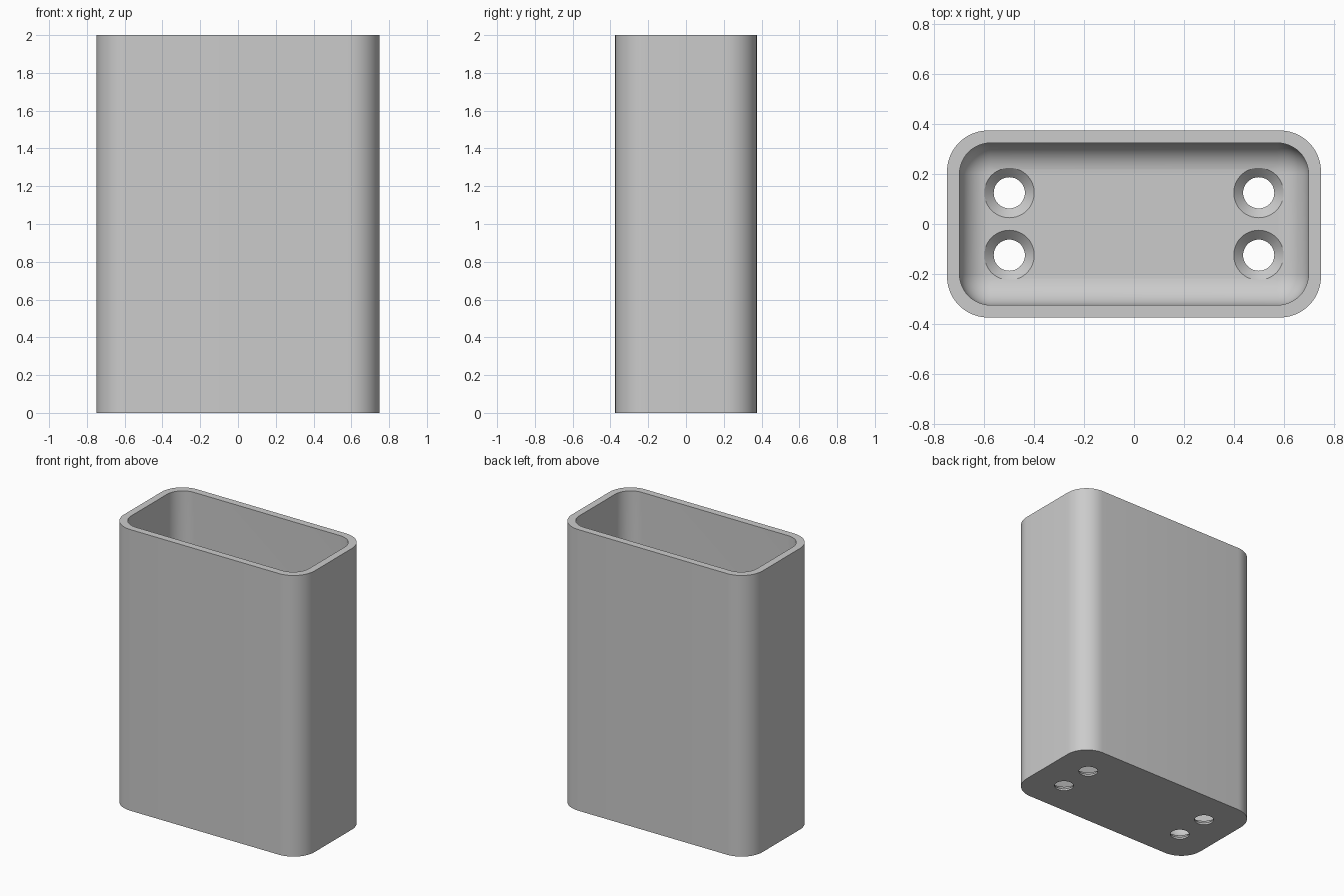
import bpy, bmesh, math

if "Cube" in bpy.data.objects:
    bpy.data.objects.remove(bpy.data.objects["Cube"])

HALF_X, HALF_Y, HEIGHT = 0.75, 0.375, 2.0
WALL, FLOOR = 0.05, 0.05
OUTER_R, INNER_R, FILLET = 0.165, 0.125, 0.12
HOLE_R, SINK_R = 0.0625, 0.1
SINK_DEPTH = SINK_R - HOLE_R

grey = bpy.data.materials.new("plain grey")
grey.use_nodes = True
colour = (0.6, 0.6, 0.6, 1)
grey.diffuse_color = colour
grey.node_tree.nodes["Principled BSDF"].inputs["Base Color"].default_value = colour


def make_object(name, bm):
    bmesh.ops.recalc_face_normals(bm, faces=bm.faces)
    mesh = bpy.data.meshes.new(name)
    bm.to_mesh(mesh)
    bm.free()
    mesh.materials.append(grey)
    obj = bpy.data.objects.new(name, mesh)
    bpy.context.collection.objects.link(obj)
    return obj


def loft(bm, rings):
    """Skin a stack of equal point rings and cap both ends."""
    loops = [[bm.verts.new(p) for p in ring] for ring in rings]
    for a, b in zip(loops, loops[1:]):
        for i in range(len(a)):
            j = (i + 1) % len(a)
            bm.faces.new((a[i], a[j], b[j], b[i]))
    bm.faces.new(loops[0])
    bm.faces.new(loops[-1])


def rounded_ring(inset, radius, z, steps=12):
    points = []
    for quarter, (sx, sy) in enumerate([(1, 1), (-1, 1), (-1, -1), (1, -1)]):
        cx = sx * (HALF_X - inset - radius)
        cy = sy * (HALF_Y - inset - radius)
        for i in range(steps + 1):
            a = (quarter + i / steps) * math.pi / 2
            points.append((cx + radius * math.cos(a), cy + radius * math.sin(a), z))
    return points


def circle(x, y, radius, z, sides=48):
    return [(x + radius * math.cos(i * math.tau / sides),
             y + radius * math.sin(i * math.tau / sides), z) for i in range(sides)]


# Open container: outer wall, rim, inner wall, filleted floor
rings = [rounded_ring(0, OUTER_R, 0), rounded_ring(0, OUTER_R, HEIGHT),
         rounded_ring(WALL, INNER_R, HEIGHT)]
for i in range(13):
    a = i / 12 * math.pi / 2
    inset = FILLET * (1 - math.cos(a))
    rings.append(rounded_ring(WALL + inset, INNER_R - inset,
                              FLOOR + FILLET * (1 - math.sin(a))))
bm = bmesh.new()
loft(bm, rings)
container = make_object("container", bm)

# Four countersunk screw holes
bm = bmesh.new()
for x in (-0.5, 0.5):
    for y in (-0.125, 0.125):
        loft(bm, [circle(x, y, HOLE_R, -0.1),
                  circle(x, y, HOLE_R, FLOOR - SINK_DEPTH),
                  circle(x, y, SINK_R, FLOOR),
                  circle(x, y, SINK_R, FLOOR + 0.1)])
cutter = make_object("hole_cutter", bm)
cutter.hide_render = True

cut = container.modifiers.new("screw holes", "BOOLEAN")
cut.operation = "DIFFERENCE"
cut.solver = "EXACT"
cut.object = cutter
bpy.context.view_layer.objects.active = container
container.select_set(True)
cutter.select_set(False)
bpy.ops.object.modifier_apply(modifier=cut.name)
bpy.data.objects.remove(cutter)

# Smooth curves, crisp rim and hole edges
bpy.ops.object.shade_smooth_by_angle(angle=math.radians(30))
